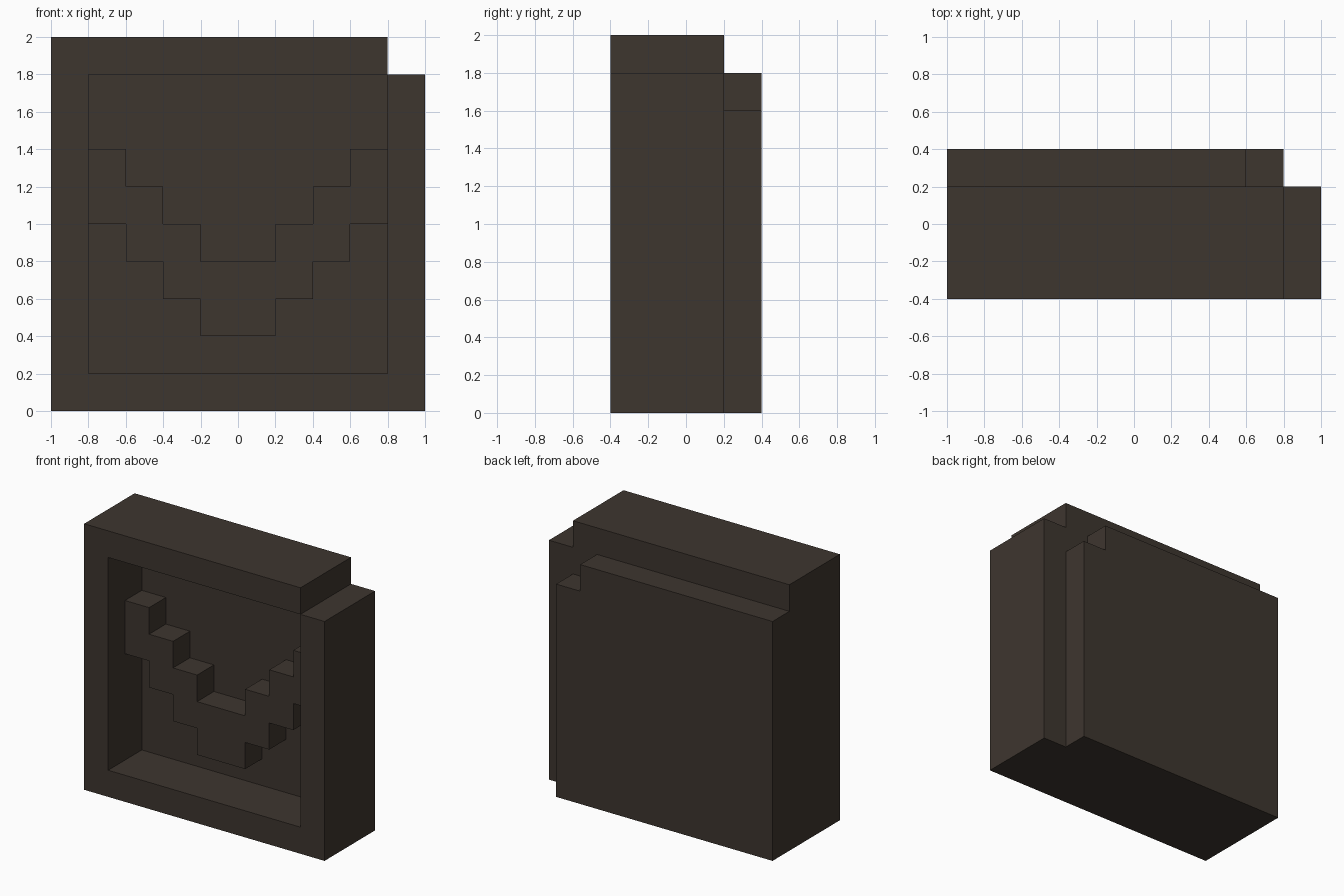
import bpy
import bmesh

cube = bpy.data.objects.get("Cube")
if cube:
    bpy.data.objects.remove(cube, do_unlink=True)

U = 0.2  # one block step

# Single dark brown material
dark_brown = bpy.data.materials.new("dark_brown")
dark_brown.use_nodes = True
colour = (0.048, 0.0365, 0.028, 1.0)
dark_brown.diffuse_color = colour
bsdf = dark_brown.node_tree.nodes["Principled BSDF"]
bsdf.inputs["Base Color"].default_value = colour
bsdf.inputs["Roughness"].default_value = 0.9


def prism(name, outline, y_front, y_back):
    """Extrude an (x, z) outline, given in block steps, along y."""
    bm = bmesh.new()
    # Counter-clockwise outline seen from the front gives a face towards -y
    face = bm.faces.new([bm.verts.new((x * U, y_front * U, z * U)) for x, z in outline])
    back = bmesh.ops.extrude_face_region(bm, geom=[face], use_keep_orig=True)["geom"]
    moved = [v for v in back if isinstance(v, bmesh.types.BMVert)]
    bmesh.ops.translate(bm, verts=moved, vec=(0, (y_back - y_front) * U, 0))
    bmesh.ops.recalc_face_normals(bm, faces=bm.faces)
    mesh = bpy.data.meshes.new(name)
    bm.to_mesh(mesh)
    bm.free()
    mesh.materials.append(dark_brown)
    obj = bpy.data.objects.new(name, mesh)
    bpy.context.collection.objects.link(obj)
    return obj


# Frame: one strip wrapped round the recess, its ends meeting at the notched corner
prism("frame", [(-5, 0), (5, 0), (5, 9), (4, 9), (4, 1), (-4, 1),
                (-4, 9), (4, 9), (4, 10), (-5, 10)], -2, 1)

# Floor of the recess
prism("recess_panel", [(-4, 1), (4, 1), (4, 9), (-4, 9)], 0, 1)

# Back plate with a notched upper corner
prism("back_plate", [(-5, 0), (4, 0), (4, 8), (3, 8), (3, 9), (-5, 9)], 1, 2)


# Stepped V band: a mirrored staircase, two steps tall
def stairs(base):
    right = [(1, base)]
    for i in range(1, 4):
        right += [(i, base + i), (i + 1, base + i)]
    return [(-x, z) for x, z in reversed(right)] + right


prism("stepped_chevron", stairs(2) + stairs(4)[::-1], -1, 0)
